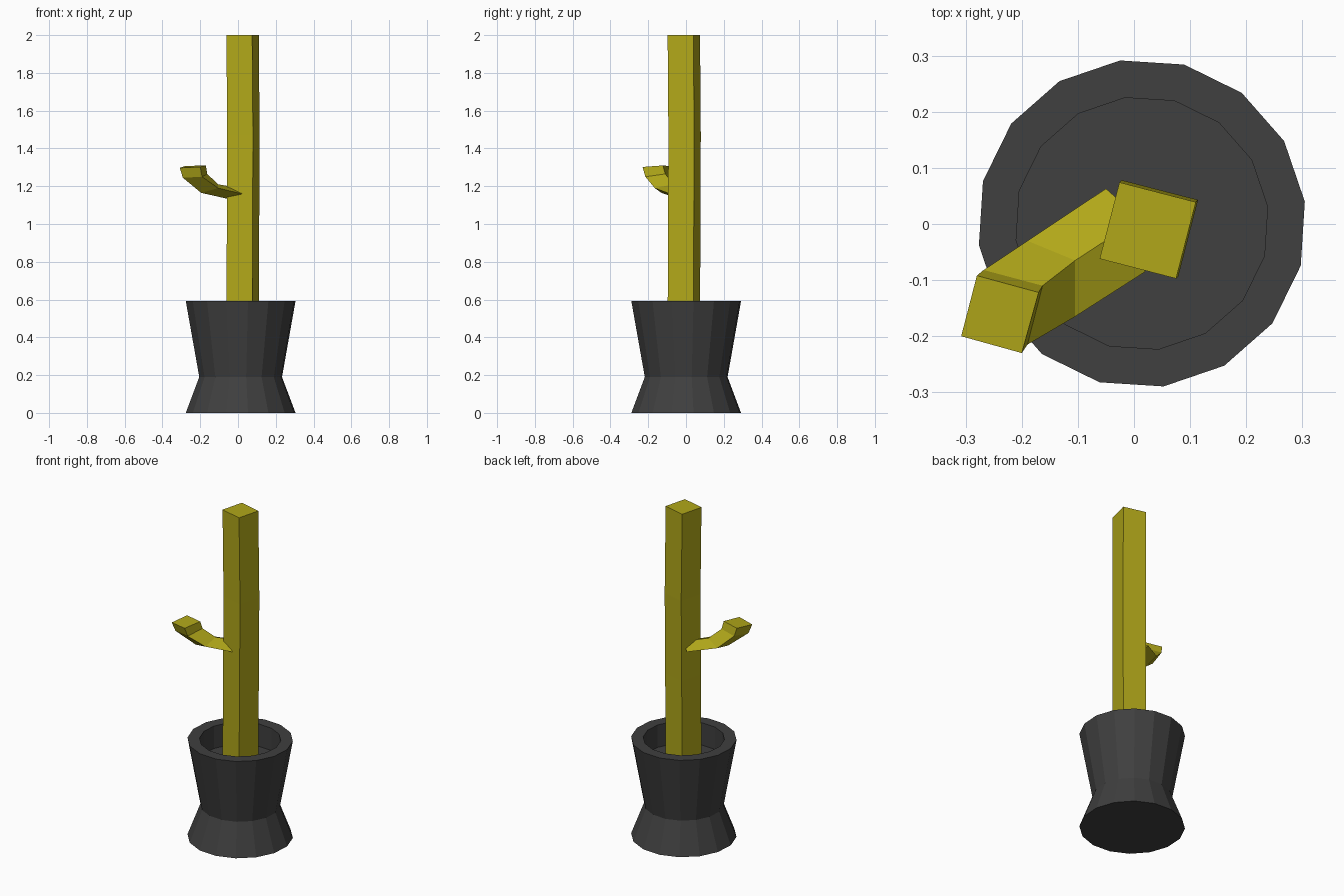
import bpy, bmesh, math

if "Cube" in bpy.data.objects:
    bpy.data.objects.remove(bpy.data.objects["Cube"])


def material(name, rgb):
    m = bpy.data.materials.new(name)
    m.diffuse_color = (*rgb, 1)
    m.use_nodes = True
    m.node_tree.nodes["Principled BSDF"].inputs["Base Color"].default_value = m.diffuse_color
    return m


def loft(name, rings, mat):
    """Skin a stack of equal-length rings and cap both ends."""
    bm = bmesh.new()
    loops = [[bm.verts.new(p) for p in ring] for ring in rings]
    n = len(loops[0])
    for a, b in zip(loops, loops[1:]):
        for i in range(n):
            j = (i + 1) % n
            bm.faces.new((a[i], a[j], b[j], b[i]))
    bm.faces.new(loops[0][::-1])
    bm.faces.new(loops[-1])
    bmesh.ops.recalc_face_normals(bm, faces=bm.faces)
    me = bpy.data.meshes.new(name)
    bm.to_mesh(me)
    bm.free()
    me.materials.append(mat)
    ob = bpy.data.objects.new(name, me)
    bpy.context.collection.objects.link(ob)
    return ob


def ngon(cx, cy, z, r, n, turn):
    return [(cx + r * math.cos(math.radians(turn) + math.tau * i / n),
             cy + r * math.sin(math.radians(turn) + math.tau * i / n), z)
            for i in range(n)]


dark = material("dark_pot", (0.05, 0.05, 0.05))
yellow = material("yellow_stem", (0.44, 0.39, 0.01))

# Pot: waisted outside, flat rim, straight inner wall down to the soil floor
profile = [(0.293, 0), (0.221, 0.19), (0.293, 0.592), (0.226, 0.592), (0.226, 0.455)]
loft("pot", [ngon(0.014, 0.001, z, r, 16, 7.6) for r, z in profile], dark)

# Stem: square post with a very slight bow
bow = [(0.45, 0.0), (0.98, 0.002), (1.47, 0.004), (2.0, 0.0)]
loft("stem", [ngon(0.0245 + d, -0.0115 + d, z, 0.0995, 4, 30.5) for z, d in bow], yellow)

# Branch: square section sweeping out of the stem and turning upward
loft("branch", [
    [(-0.05, 0.063, 1.16), (0.01, 0.01, 1.19), (0.02, -0.085, 1.16), (-0.04, -0.03, 1.13)],
    [(-0.19, -0.03, 1.185), (-0.105, -0.065, 1.21), (-0.105, -0.165, 1.19), (-0.195, -0.13, 1.165)],
    [(-0.268, -0.082, 1.26), (-0.163, -0.11, 1.265), (-0.19, -0.215, 1.25), (-0.292, -0.187, 1.245)],
    [(-0.28, -0.092, 1.307), (-0.17, -0.122, 1.31), (-0.20, -0.23, 1.302), (-0.308, -0.20, 1.297)],
], yellow)
